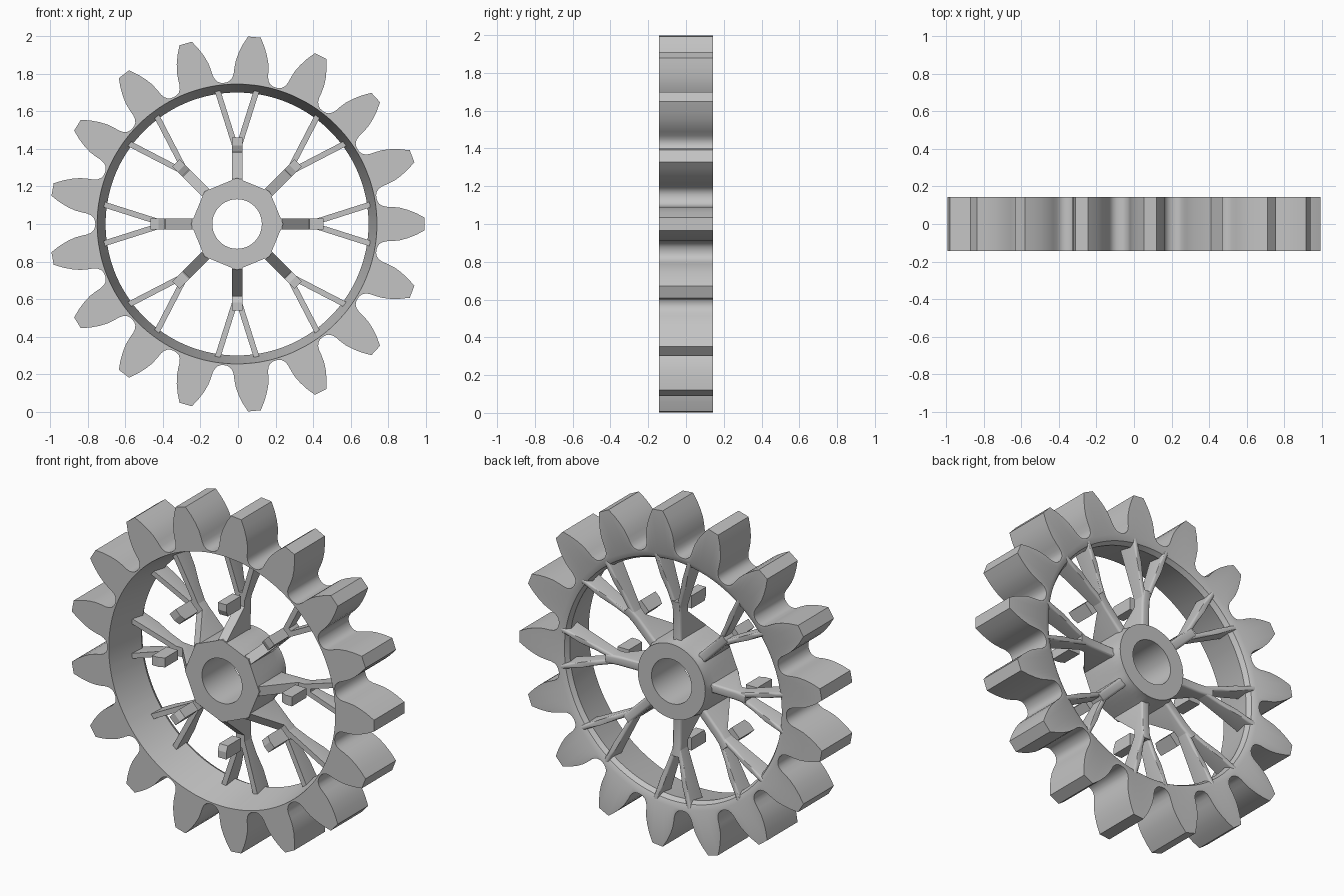
import bpy, bmesh
from math import sin, cos, pi, radians, asin, degrees
from mathutils import Vector, Matrix

cube = bpy.data.objects.get("Cube")
if cube:
    bpy.data.objects.remove(cube, do_unlink=True)

FRONT, BACK = -0.143, 0.143
CENTRE = Vector((-0.005, 0, 1.0))
TEETH, SPOKES = 17, 8

grey = bpy.data.materials.new("plain_grey")
grey.use_nodes = True
colour = (0.55, 0.55, 0.55, 1)
grey.diffuse_color = colour
grey.node_tree.nodes["Principled BSDF"].inputs["Base Color"].default_value = colour


def finish(name, bm, angle=30):
    bmesh.ops.recalc_face_normals(bm, faces=bm.faces)
    mesh = bpy.data.meshes.new(name)
    bm.to_mesh(mesh)
    bm.free()
    mesh.materials.append(grey)
    ob = bpy.data.objects.new(name, mesh)
    ob.location = CENTRE
    bpy.context.collection.objects.link(ob)
    bpy.ops.object.select_all(action='DESELECT')
    ob.select_set(True)
    bpy.context.view_layer.objects.active = ob
    bpy.ops.object.shade_smooth_by_angle(angle=radians(angle))
    return ob


def ring_solid(bm, loops):
    """Join closed loops of points into a solid ring, last loop back to first."""
    rings = [[bm.verts.new(p) for p in loop] for loop in loops]
    n = len(rings[0])
    for a, b in zip(rings, rings[1:] + rings[:1]):
        for i in range(n):
            j = (i + 1) % n
            bm.faces.new((a[i], a[j], b[j], b[i]))


def loop(polar, y, radius=None):
    return [Vector(((radius or r) * cos(a), y, (radius or r) * sin(a))) for r, a in polar]


# Toothed rim: half a tooth as (radius, half width), mirrored and repeated
half = [(1.0, 0.034), (0.955, 0.058), (0.91, 0.076), (0.87, 0.087), (0.83, 0.091),
        (0.80, 0.092), (0.78, 0.097), (0.765, 0.107), (0.757, 0.122)]
flank = [(r, asin(w / r)) for r, w in half]
outline = []
for k in range(TEETH):
    mid = 2 * pi * k / TEETH
    outline += [(r, mid - a) for r, a in reversed(flank)]
    outline += [(r, mid + a) for r, a in flank]
    outline.append((0.755, mid + pi / TEETH))
bm = bmesh.new()
ring_solid(bm, [
    loop(outline, FRONT), loop(outline, BACK),
    loop(outline, BACK, 0.745), loop(outline, 0.128, 0.715),
    loop(outline, 0.10, 0.70), loop(outline, FRONT, 0.745)])
finish("toothed_rim", bm)

# Hub: eight-sided in front, round at the back, with a round bore
N = 48
angles = [2 * pi * i / N for i in range(N)]
octagon = [(0.245 * cos(pi / 8) / cos(a % (pi / 4) - pi / 8), a) for a in angles]
circle = [(0.222, a) for a in angles]
bm = bmesh.new()
ring_solid(bm, [
    loop(octagon, FRONT), loop(octagon, 0.07), loop(circle, 0.12), loop(circle, BACK),
    loop(circle, BACK, 0.132), loop(circle, FRONT, 0.132)])
finish("hub", bm)


def plate(bm, turn, start, end, width, sections, rounded=0.0):
    """Bar in the wheel plane from start to end; sections are (fraction, front y, back y)."""
    s, e = Vector(start), Vector(end)
    d = (e - s).normalized()
    side = Vector((-d.y, d.x)) * width / 2
    rows = []
    for t, yf, yb in sections:
        p = s.lerp(e, t)
        corners = [(p + side, yf), (p - side, yf), (p - side, yb), (p + side, yb)]
        rows.append([bm.verts.new(turn @ Vector((c.x, y, c.y))) for c, y in corners])
    for a, b in zip(rows, rows[1:]):
        for i in range(4):
            j = (i + 1) % 4
            bm.faces.new((a[i], a[j], b[j], b[i]))
    bm.faces.new(rows[0])
    bm.faces.new(rows[-1])
    if rounded:
        edges = [bm.edges.get((a[i], b[i])) for a, b in zip(rows, rows[1:]) for i in (2, 3)]
        bmesh.ops.bevel(bm, geom=edges, offset=rounded, segments=3, profile=0.5,
                        affect='EDGES')


# Forked spokes with sloping stems, and the short pegs standing in front of them
spokes, pegs = bmesh.new(), bmesh.new()
for k in range(SPOKES):
    turn = Matrix.Rotation(2 * pi * k / SPOKES, 4, 'Y')
    plate(spokes, turn, (0, 0.20), (0, 0.46), 0.056,
          [(0, FRONT + 0.005, 0.10), (0.15, FRONT + 0.005, 0.095),
           (0.7, 0.03, 0.098), (1, 0.03, 0.108)], 0.014)
    for sgn in (-1, 1):
        plate(spokes, turn, (sgn * 0.012, 0.42), (sgn * 0.111, 0.732), 0.03,
              [(0, 0.03, 0.10), (0.3, 0.028, 0.11), (0.6, 0.025, 0.124),
               (0.85, 0.022, 0.136), (1, 0.02, 0.14)], 0.012)
    plate(pegs, turn, (0, 0.385), (0, 0.46), 0.056,
          [(0, FRONT + 0.015, -0.005), (0.45, FRONT, -0.005), (1, FRONT, -0.005)])
finish("forked_spokes", spokes)
finish("front_pegs", pegs, 5)
